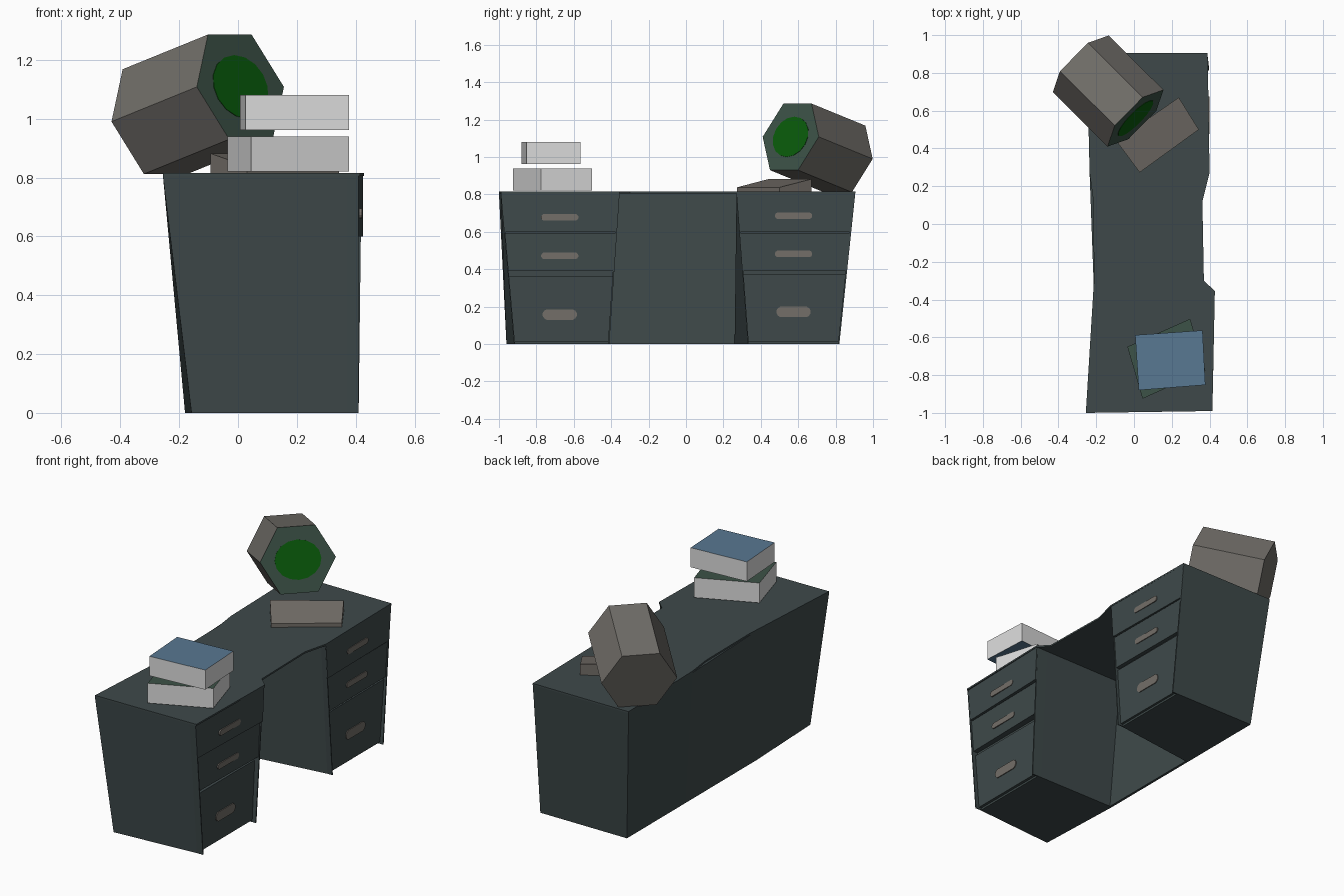
import bpy, bmesh, math
from mathutils import Vector

if "Cube" in bpy.data.objects:
    bpy.data.objects.remove(bpy.data.objects["Cube"])


def material(name, r, g, b):
    """Flat material from 0-255 display values."""
    def lin(c):
        c /= 255
        return c / 12.92 if c < 0.04 else ((c + 0.055) / 1.055) ** 2.4
    m = bpy.data.materials.new(name)
    m.diffuse_color = (lin(r), lin(g), lin(b), 1)
    m.use_nodes = True
    m.node_tree.nodes["Principled BSDF"].inputs["Base Color"].default_value = m.diffuse_color
    return m


DESK = material("dark_slate", 62, 73, 74)
CASE = material("warm_grey", 115, 110, 104)
SHELL = material("monitor_grey", 113, 110, 105)
GREEN = material("dark_green", 60, 82, 71)
SCREEN = material("screen_green", 9, 92, 11)
PAPER = material("paper_white", 220, 220, 220)
BLUE = material("cover_blue", 88, 120, 146)


def loft(name, low, high, mats, rule=None):
    """Solid between two matching rings of 3D points; rule(normal) picks a slot."""
    bm = bmesh.new()
    a = [bm.verts.new(p) for p in low]
    b = [bm.verts.new(p) for p in high]
    n = len(a)
    bm.faces.new(a[::-1])
    bm.faces.new(b)
    for i in range(n):
        j = (i + 1) % n
        bm.faces.new((a[i], a[j], b[j], b[i]))
    bmesh.ops.recalc_face_normals(bm, faces=bm.faces)
    bm.normal_update()
    if rule:
        for f in bm.faces:
            f.material_index = rule(f.normal)
    me = bpy.data.meshes.new(name)
    bm.to_mesh(me)
    bm.free()
    for m in mats:
        me.materials.append(m)
    ob = bpy.data.objects.new(name, me)
    bpy.context.collection.objects.link(ob)
    return ob


def ring(pts, z):
    return [(x, y, z) for x, y in pts]


def mix(a, b, t):
    return a + (b - a) * t


TOP, SLAB = 0.815, 0.805

# Desktop with a wavy outline
outline = [(-0.255, -1), (0.415, -0.99), (0.428, -0.355), (0.37, -0.30),
           (0.362, 0.12), (0.40, 0.27), (0.39, 0.905), (-0.25, 0.905),
           (-0.235, 0.27), (-0.215, 0.12), (-0.212, -0.30)]
loft("desktop", ring(outline, SLAB), ring(outline, TOP), [DESK])

# Panel closing the back of the knee space
loft("back_panel",
     ring([(-0.18, -0.41), (-0.165, -0.41), (-0.165, 0.26), (-0.18, 0.26)], 0),
     ring([(-0.212, -0.36), (-0.195, -0.36), (-0.215, 0.27), (-0.235, 0.27)], SLAB), [DESK])


def pill(name, y, z, hy, hz, x):
    """Rounded flat pull on a drawer front."""
    pts = []
    for i in range(12):
        t = 2 * math.pi * (i + 0.5) / 12
        side = 1 if math.cos(t) > 0 else -1
        pts.append((y + side * (hy - hz) + hz * math.cos(t), z + hz * math.sin(t)))
    loft(name, [(x - 0.005, p, q) for p, q in pts], [(x + 0.003, p, q) for p, q in pts], [CASE])


def pedestal(side, low, high, wall_low, wall_high, rows, handle_y, handle_zs):
    """Tapered drawer cabinet; low/high are four plan corners from back, -y first."""
    loft(side + "_cabinet", ring(low, 0), ring(high, SLAB), [DESK])
    # thin walls standing proud of the lower drawers
    for k, (e, s) in enumerate(((1, 0.006), (2, -0.008))):
        (xl, yl), (xh, yh) = low[e], high[e]
        wl, wh = wall_low, wall_high[k]
        loft(f"{side}_wall_{k}",
             ring([(xl - 0.02, yl), (wl, yl), (wl, yl + s), (xl - 0.02, yl + s)], 0),
             ring([(xh - 0.02, yh), (wh, yh), (wh, yh + s), (xh - 0.02, yh + s)], SLAB),
             [DESK])
    # three drawer fronts, the upper ones overhanging the lower
    for k, (z0, z1, xa, xb) in enumerate(rows):
        rings = []
        for z in (z0, z1):
            t = z / SLAB
            ya = mix(low[1][1], high[1][1], t) + 0.001
            yb = mix(low[2][1], high[2][1], t) - 0.001
            rings.append(ring([(0.345, ya), (xa, ya), (xb, yb), (0.345, yb)], z))
        loft(f"{side}_drawer_{k}", rings[0], rings[1], [DESK])
        big = k == 0
        pill(f"{side}_handle_{k}", handle_y, handle_zs[k],
             0.092 if big else 0.10, 0.029 if big else 0.018, (xa + xb) / 2 + 0.002)


pedestal("front",
         [(-0.158, -0.96), (0.37, -0.92), (0.37, -0.41), (-0.18, -0.41)],
         [(-0.255, -1), (0.37, -0.99), (0.37, -0.355), (-0.212, -0.36)],
         0.41, (0.41, 0.42),
         [(0.012, 0.365, 0.387, 0.387), (0.39, 0.595, 0.40, 0.41), (0.60, 0.805, 0.408, 0.425)],
         -0.675, (0.158, 0.472, 0.678))
pedestal("rear",
         [(-0.18, 0.26), (0.365, 0.33), (0.365, 0.82), (-0.18, 0.82)],
         [(-0.235, 0.27), (0.365, 0.27), (0.365, 0.905), (-0.25, 0.905)],
         0.398, (0.395, 0.388),
         [(0.012, 0.375, 0.38, 0.378), (0.39, 0.595, 0.39, 0.386), (0.60, 0.805, 0.398, 0.39)],
         0.575, (0.172, 0.482, 0.686))

# Six-sided monitor, tipped back on the desk
centre = Vector((0.008, 0.56, 1.108))
u = Vector((0.148, 0.15, 0))
v = Vector((-0.036, 0.036, 0.178)) / math.sin(math.pi / 3)
back = Vector((-0.29, 0.288, -0.118))
face = [centre + u * math.cos(i * math.pi / 3) + v * math.sin(i * math.pi / 3) for i in range(6)]
n = u.cross(v).normalized()
loft("monitor", [p + back for p in face], face, [SHELL, GREEN],
     lambda d: 1 if d.dot(n) > 0.9 else 0)
disc = [centre + u.normalized() * 0.13 * math.cos(i * math.pi / 8)
        + v.normalized() * 0.112 * math.sin(i * math.pi / 8) for i in range(16)]
loft("screen", [p - n * 0.003 for p in disc], [p + n * 0.002 for p in disc], [SCREEN])

# Wedge keyboard
keys = [(0.03, 0.273), (0.343, 0.50), (0.237, 0.67), (-0.094, 0.44)]
loft("keyboard", ring(keys, TOP),
     [(x, y, z) for (x, y), z in zip(keys, (0.838, 0.838, 0.882, 0.882))], [CASE])

# Two books with coloured covers above and below the pages
books = [("lower_book", [(0.045, -0.925), (0.378, -0.775), (0.297, -0.502), (-0.035, -0.65)],
          0.82, 0.94, GREEN),
         ("upper_book", [(0.025, -0.88), (0.378, -0.852), (0.363, -0.563), (0.006, -0.588)],
          0.962, 1.08, BLUE)]
for name, plan, z0, z1, cover in books:
    loft(name, ring(plan, z0), ring(plan, z1), [PAPER, cover],
         lambda d: 1 if abs(d.z) > 0.5 else 0)
